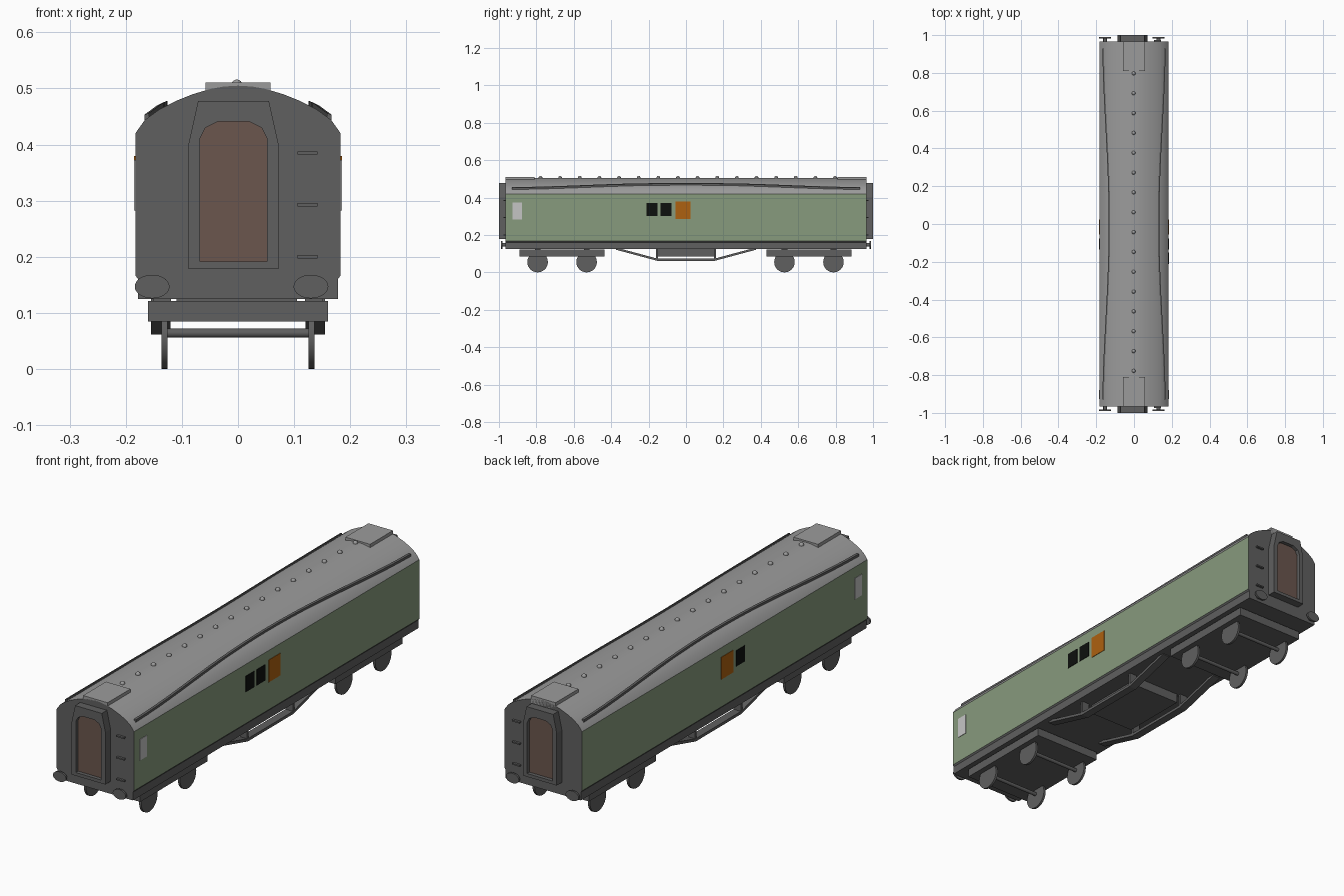
import bpy, bmesh, math
from mathutils import Matrix, Vector

if "Cube" in bpy.data.objects:
    bpy.data.objects.remove(bpy.data.objects["Cube"])


def mat(name, r, g, b):
    m = bpy.data.materials.new(name)
    m.diffuse_color = (r, g, b, 1)
    m.use_nodes = True
    m.node_tree.nodes["Principled BSDF"].inputs["Base Color"].default_value = m.diffuse_color
    return m


DARK = mat("dark_grey", 0.115, 0.115, 0.115)
ROOF = mat("roof_grey", 0.33, 0.33, 0.33)
GREEN = mat("carriage_green", 0.245, 0.325, 0.205)
BLACK = mat("black", 0.004, 0.005, 0.004)
ORANGE = mat("orange", 0.42, 0.12, 0.005)
PALE = mat("pale_grey", 0.56, 0.56, 0.56)
BROWN = mat("door_brown", 0.145, 0.093, 0.075)


def finish(name, bm, *mats, smooth=None):
    bmesh.ops.recalc_face_normals(bm, faces=bm.faces[:])
    me = bpy.data.meshes.new(name)
    bm.to_mesh(me)
    bm.free()
    for m in mats:
        me.materials.append(m)
    ob = bpy.data.objects.new(name, me)
    bpy.context.collection.objects.link(ob)
    if smooth:
        bpy.ops.object.select_all(action='DESELECT')
        ob.select_set(True)
        bpy.context.view_layer.objects.active = ob
        bpy.ops.object.shade_smooth_by_angle(angle=math.radians(smooth))
    return ob


def box(name, m, x0, x1, y0, y1, z0, z1):
    bm = bmesh.new()
    c = Vector((x0 + x1, y0 + y1, z0 + z1)) / 2
    bmesh.ops.create_cube(bm, size=1, matrix=Matrix.Translation(c) @
                          Matrix.Diagonal((x1 - x0, y1 - y0, z1 - z0, 1)))
    return finish(name, bm, m)


def cyl(name, m, c, axis, rad, depth, seg=24, rad2=None):
    # axis 'X' or 'Y'; rad2 squashes the vertical radius
    rad2 = rad2 or rad
    bm = bmesh.new()
    rot = Matrix.Rotation(math.pi / 2, 4, 'Y' if axis == 'X' else 'X')
    sc = Matrix.Diagonal((1, 1, rad2 / rad, 1))
    bmesh.ops.create_cone(bm, cap_ends=True, segments=seg, radius1=rad, radius2=rad,
                          depth=depth, matrix=Matrix.Translation(c) @ sc @ rot)
    return finish(name, bm, m, smooth=35)


def sweep(bm, rings):
    # closed tube through a list of equal rings
    vs = [[bm.verts.new(p) for p in r] for r in rings]
    n = len(vs[0])
    for a, b in zip(vs, vs[1:]):
        for i in range(n):
            bm.faces.new((a[i], a[(i + 1) % n], b[(i + 1) % n], b[i]))
    return vs


# Body shell: one cross-section, coloured by height and direction
half = [(0.178, 0.125), (0.178, 0.16), (0.183, 0.167), (0.183, 0.42), (0.166, 0.444),
        (0.140, 0.463), (0.110, 0.478), (0.080, 0.490), (0.050, 0.499), (0.025, 0.5035)]
section = half + [(0, 0.505)] + [(-x, z) for x, z in reversed(half)]
bm = bmesh.new()
vs = sweep(bm, [[(x, y, z) for x, z in section] for y in (-0.965, 0.965)])
bm.faces.new(vs[0])
bm.faces.new(vs[1])
for f in bm.faces:
    f.normal_update()
    z = f.calc_center_median().z
    if abs(f.normal.y) > 0.5 or z < 0.166:
        f.material_index = 0
    else:
        f.material_index = 1 if z < 0.42 else 2
finish("carriage_body", bm, DARK, GREEN, ROOF, smooth=25)


def roof_z(x):
    for (xa, za), (xb, zb) in zip(half[3:], half[4:]):
        if xb <= abs(x) <= xa:
            return za + (zb - za) * (xa - abs(x)) / (xa - xb)
    return 0.505


# Curved rain strips on the roof
for s in (1, -1):
    rings = []
    for i in range(25):
        y = -0.93 + 1.86 * i / 24
        x = 0.163 - 0.033 * math.cos(y / 0.93 * math.pi / 2) ** 1.7 if abs(y) < 0.925 else 0.163
        z = roof_z(x)
        rings.append([(s * (x + dx), y, z + dz) for dx, dz in
                      ((-0.004, -0.006), (0.004, -0.006), (0.004, 0.007), (-0.004, 0.010))])
    bm = bmesh.new()
    vs = sweep(bm, rings)
    bm.faces.new(vs[0])
    bm.faces.new(vs[-1])
    finish("rain_strip", bm, DARK)

# Roof vents
for i in range(16):
    bm = bmesh.new()
    bmesh.ops.create_uvsphere(bm, u_segments=12, v_segments=8, radius=0.01,
                              matrix=Matrix.Translation((-0.002, 0.797 - 0.105 * i, 0.506)))
    finish("roof_vent", bm, ROOF, smooth=60)

# Gangway outlines (x relative to the gangway centre)
GX = -0.008
outer = [(0.080, 0.178), (0.080, 0.29), (0.080, 0.402), (0.063, 0.478)]
inner = [(0.060, 0.192), (0.060, 0.41), (0.050, 0.430), (0.028, 0.441)]


def loop(pts, y):
    return [(GX + x, y, z) for x, z in pts] + [(GX - x, y, z) for x, z in reversed(pts)]


for e in (-1, 1):
    # Gangway frame with recessed door
    bm = bmesh.new()
    sweep(bm, [loop(outer, e * 0.96), loop(outer, e * 1.0),
               loop(inner, e * 1.0), loop(inner, e * 0.972)])
    finish("gangway_frame", bm, DARK)
    bm = bmesh.new()
    vs = sweep(bm, [loop(inner, e * 0.968), loop(inner, e * 0.984)])
    bm.faces.new(vs[0])
    bm.faces.new(vs[1])
    finish("gangway_door", bm, BROWN)
    # Flat roof panel at each end
    box("roof_end_panel", ROOF, -0.058, 0.058, *sorted((e * 0.81, e * 0.965)), 0.48, 0.511)
    # Buffers
    for x in (-0.153, 0.13):
        cyl("buffer_head", DARK, (x, e * 0.985, 0.147), 'Y', 0.031, 0.008, 28, 0.021)
        cyl("buffer_stem", DARK, (x, e * 0.97, 0.147), 'Y', 0.010, 0.03, 16)
    # Climbing steps
    for z in (0.20, 0.293, 0.385):
        box("end_step", DARK, 0.106, 0.142, *sorted((e * 0.962, e * 0.975)), z - 0.003, z + 0.003)

    # Bogie frame, axles and wheels
    mid = -0.6625 if e < 0 else 0.6575
    box("bogie_frame", DARK, -0.16, 0.16, mid - 0.2275, mid + 0.2275, 0.085, 0.121)
    for d in (-0.131, 0.131):
        cyl("axle", DARK, (0, mid + d, 0.064), 'X', 0.008, 0.26, 12)
        for s in (-1, 1):
            cyl("wheel", DARK, (s * 0.131, mid + d, 0.055), 'X', 0.055, 0.010, 32)
            box("bogie_spring_block", DARK, s * 0.135 - 0.016, s * 0.135 + 0.016,
                mid + d - 0.015, mid + d + 0.015, 0.115, 0.13)

# Underframe trusses: trapezoid bars with posts
for s in (-1, 1):
    path = [(-0.375, 0.127), (-0.155, 0.068), (0.155, 0.068), (0.375, 0.127)]
    rings = [[(s * 0.12, y, z - 0.006), (s * 0.155, y, z - 0.006),
              (s * 0.155, y, z + 0.006), (s * 0.12, y, z + 0.006)] for y, z in path]
    bm = bmesh.new()
    vs = sweep(bm, rings)
    bm.faces.new(vs[0])
    bm.faces.new(vs[-1])
    finish("truss_bar", bm, DARK)
    for y in (-0.155, 0.155):
        box("truss_post", DARK, *sorted((s * 0.12, s * 0.155)), y - 0.005, y + 0.005, 0.066, 0.127)
box("equipment_box", DARK, -0.11, 0.105, -0.15, 0.15, 0.085, 0.127)

# Side windows and panels as thin plates
plates = [("orange_panel", ORANGE, -0.056, 0.024, 0.285, 0.380, (1, -1)),
          ("dark_window", BLACK, -0.136, -0.077, 0.302, 0.370, (1, -1)),
          ("dark_window", BLACK, -0.211, -0.152, 0.302, 0.370, (1,)),
          ("pale_panel", PALE, -0.927, -0.878, 0.283, 0.373, (1, -1))]
for name, m, y0, y1, z0, z1, sides in plates:
    for s in sides:
        box(name, m, *sorted((s * 0.181, s * 0.185)), y0, y1, z0, z1)
